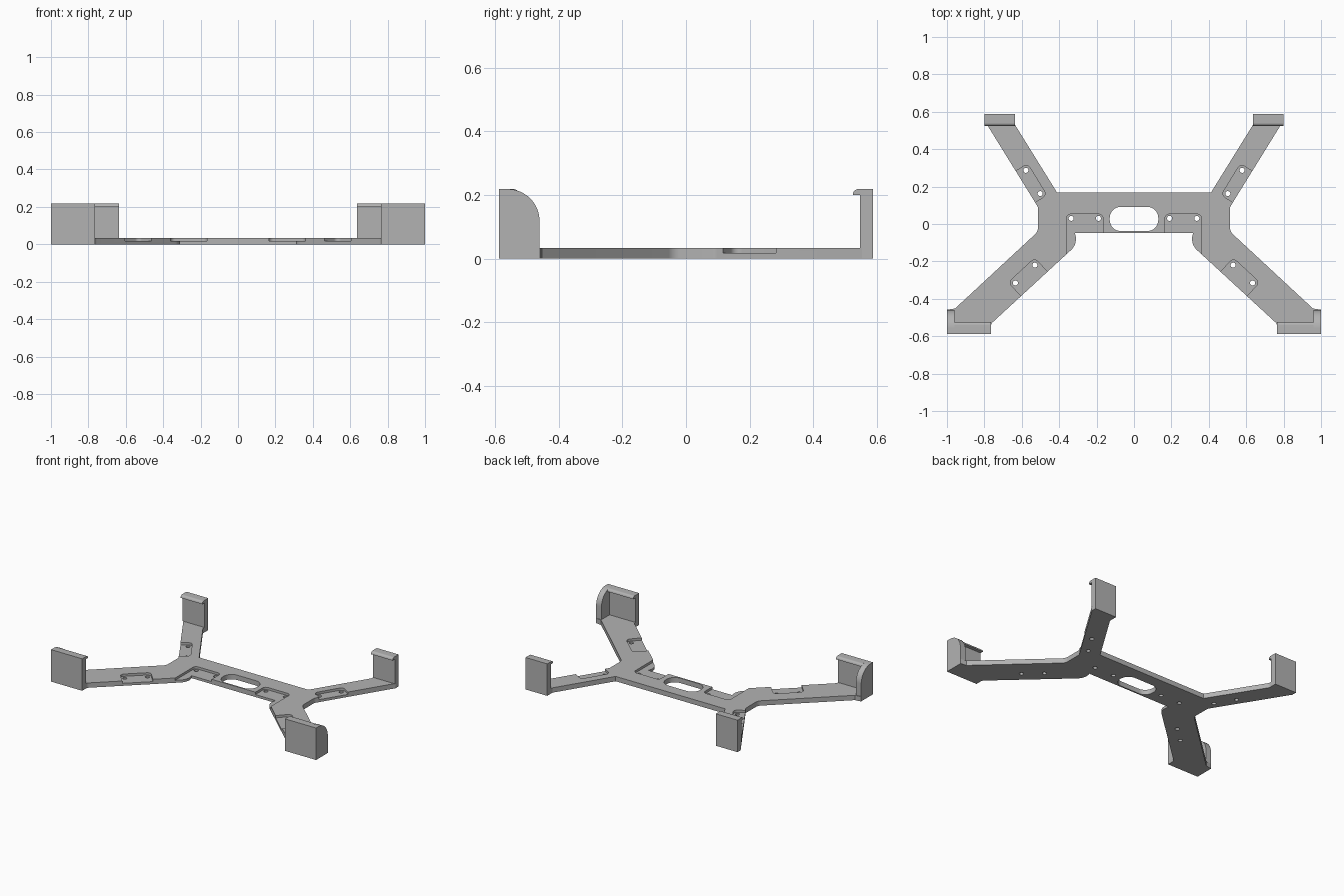
import bpy, bmesh, math
from mathutils import Vector

if "Cube" in bpy.data.objects:
    bpy.data.objects.remove(bpy.data.objects["Cube"])

grey = bpy.data.materials.new("plain_grey")
grey.use_nodes = True
colour = (0.45, 0.45, 0.45, 1)
grey.diffuse_color = colour
grey.node_tree.nodes["Principled BSDF"].inputs["Base Color"].default_value = colour

TOP, FLOOR, HEIGHT = 0.033, 0.017, 0.218    # plate top, pocket floor, clip height
BACK, WALL = 0.587, 0.04                    # half depth, clip wall thickness


def rounded(corners, steps=8):
    """Outline from (x, y[, radius]) corners, with filleted corners."""
    out = []
    for i, c in enumerate(corners):
        p = Vector(c[:2])
        if len(c) == 2:
            out.append(p)
            continue
        a = (Vector(corners[i - 1][:2]) - p).normalized()
        b = (Vector(corners[(i + 1) % len(corners)][:2]) - p).normalized()
        half = a.angle(b) / 2
        centre = p + (a + b).normalized() * c[2] / math.sin(half)
        start = p + a * c[2] / math.tan(half) - centre
        end = p + b * c[2] / math.tan(half) - centre
        sweep = start.angle(end)
        for k in range(steps + 1):
            t = k / steps
            out.append(centre + (start * math.sin((1 - t) * sweep)
                                 + end * math.sin(t * sweep)) / math.sin(sweep))
    return out


def prism(bm, outline, lo, hi, axis="z"):
    """Extrude an outline along z (points are x, y) or along x (points are y, z)."""
    def place(p, h):
        return (p[0], p[1], h) if axis == "z" else (h, p[0], p[1])
    low = [bm.verts.new(place(p, lo)) for p in outline]
    high = [bm.verts.new(place(p, hi)) for p in outline]
    bm.faces.new(low)
    bm.faces.new(high)
    n = len(outline)
    for i in range(n):
        j = (i + 1) % n
        bm.faces.new((low[i], low[j], high[j], high[i]))


def finish(name, bm):
    bmesh.ops.recalc_face_normals(bm, faces=bm.faces[:])
    mesh = bpy.data.meshes.new(name)
    bm.to_mesh(mesh)
    bm.free()
    mesh.materials.append(grey)
    obj = bpy.data.objects.new(name, mesh)
    bpy.context.collection.objects.link(obj)
    return obj


def smooth(obj):
    bpy.ops.object.select_all(action="DESELECT")
    obj.select_set(True)
    bpy.context.view_layer.objects.active = obj
    bpy.ops.object.shade_smooth_by_angle(angle=math.radians(30))


def mirrored(points, side):
    return [(p[0] * side, p[1]) for p in points]


# Flat frame: body with four splayed arms
half = rounded([
    (0.415, 0.174, 0.07), (0.636, 0.53), (0.636, BACK), (0.80, BACK),
    (0.80, 0.553), (0.787, 0.533), (0.513, 0.09, 0.03), (0.513, -0.04, 0.05),
    (0.957, -0.452), (1.0, -0.458), (1.0, -BACK), (0.765, -BACK),
    (0.765, -0.534, 0.03), (0.294, -0.10, 0.08)])
bm = bmesh.new()
prism(bm, half + mirrored(reversed(half), -1), 0, TOP)
frame = finish("frame_plate", bm)

# Pockets: corner on the open edge, direction along the edge, length, depth, hole inset
pockets = [
    ((0.526, 0.118), (0.523, 0.852), 0.196, 0.07, 0.044, 1),
    ((0.463, -0.256), (0.736, -0.677), 0.191, 0.10, 0.072, 1),
    ((0.165, -0.10), (1, 0), 0.196, 0.153, 0.13, 1),
]
recess, holes = bmesh.new(), bmesh.new()
for corner, along, length, depth, inset, turn in pockets:
    origin, d = Vector(corner), Vector(along).normalized()
    n = Vector((-d.y, d.x)) * turn
    shape = rounded([(0, -0.1), (length, -0.1), (length, depth, 0.025), (0, depth, 0.025)])
    outline = [origin + d * p.x + n * p.y for p in shape]
    for side in (1, -1):
        prism(recess, mirrored(outline, side), FLOOR, 0.1)
        for s in (0.025, length - 0.025):
            c = origin + d * s + n * inset
            ring = [c + Vector((math.cos(a), math.sin(a))) * 0.0135
                    for a in (math.tau * k / 24 for k in range(24))]
            prism(holes, mirrored(ring, side), -0.1, 0.1)

# Central cable slot
prism(holes, rounded([(-0.13, -0.038, 0.06), (0.13, -0.038, 0.06),
                      (0.13, 0.092, 0.06), (-0.13, 0.092, 0.06)]), -0.1, 0.1)

cutters = [finish("pocket_cutter", recess), finish("hole_cutter", holes)]
for cutter in cutters:
    cutter.hide_render = True
    mod = frame.modifiers.new(cutter.name, "BOOLEAN")
    mod.operation, mod.solver, mod.object = "DIFFERENCE", "EXACT", cutter
bpy.context.view_layer.update()
evaluated = frame.evaluated_get(bpy.context.evaluated_depsgraph_get())
cut_mesh = bpy.data.meshes.new_from_object(evaluated)
frame.modifiers.clear()
frame.data = cut_mesh
for cutter in cutters:
    bpy.data.objects.remove(cutter)
smooth(frame)

# Upright clips: lipped walls at both ends, rounded cheeks outside the front pair
hook = rounded([(BACK, TOP), (BACK, HEIGHT), (0.524, HEIGHT, 0.017),
                (0.524, 0.2), (BACK - WALL, 0.2), (BACK - WALL, TOP)])
cheek = rounded([(-BACK, TOP), (-0.46, TOP), (-0.46, HEIGHT, 0.1), (-BACK, HEIGHT)], 16)
for side, word in ((1, "left"), (-1, "right")):
    for name, outline, inner, outer in (
            ("back_clip", hook, 0.636, 0.80),
            ("front_clip", mirrored(hook, -1), 0.765, 1 - WALL),
            ("front_cheek", cheek, 1 - WALL, 1.0)):
        bm = bmesh.new()
        prism(bm, outline, inner * side, outer * side, "x")
        smooth(finish(f"{name}_{word}", bm))
